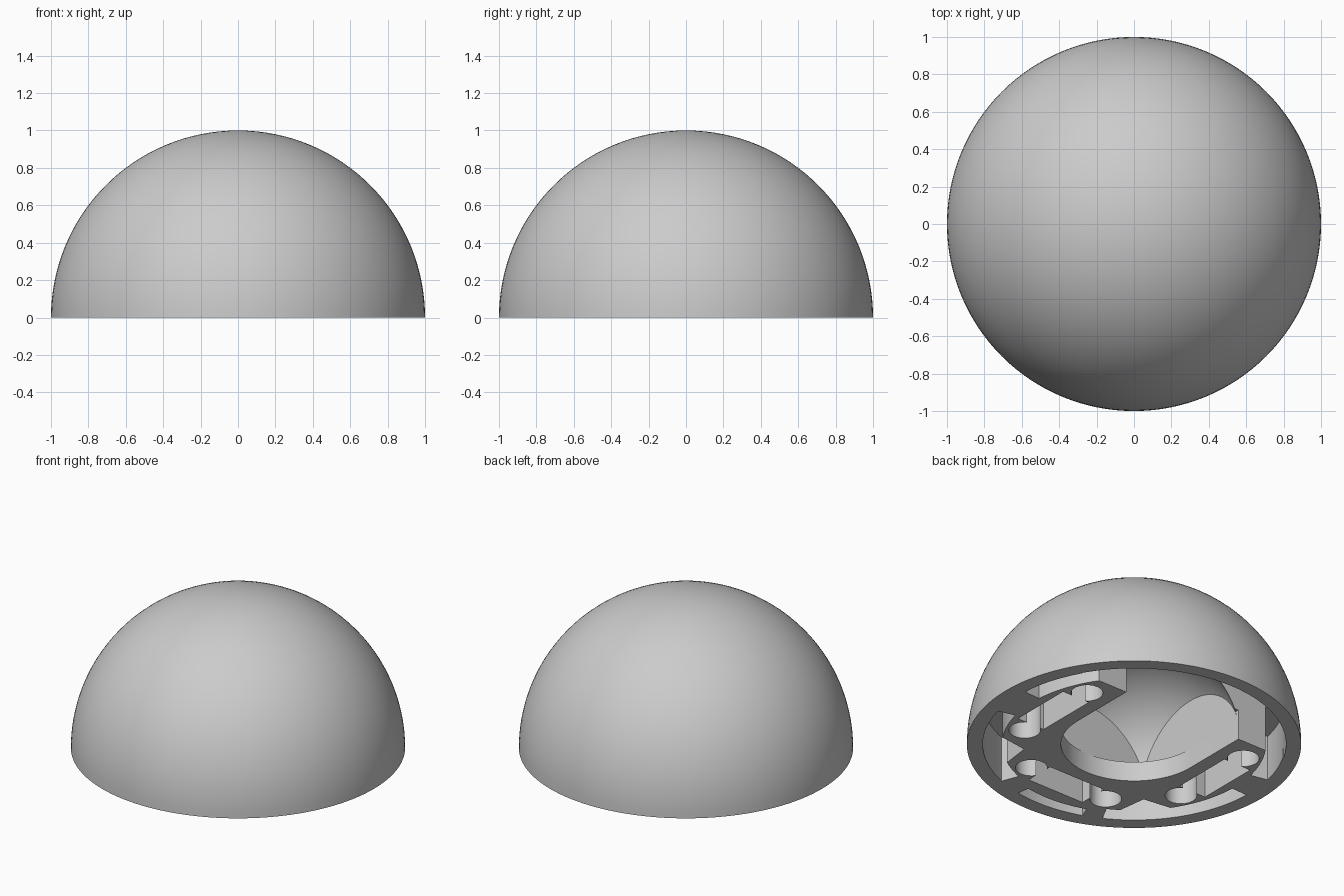
import bpy, bmesh, math
from mathutils import Matrix

if "Cube" in bpy.data.objects:
    bpy.data.objects.remove(bpy.data.objects["Cube"], do_unlink=True)

grey = bpy.data.materials.new("light_grey")
grey.use_nodes = True
grey.diffuse_color = (0.6, 0.6, 0.6, 1)
grey.node_tree.nodes["Principled BSDF"].inputs["Base Color"].default_value = (0.6, 0.6, 0.6, 1)


def to_object(bm, name):
    bmesh.ops.recalc_face_normals(bm, faces=bm.faces[:])
    mesh = bpy.data.meshes.new(name)
    bm.to_mesh(mesh)
    bm.free()
    mesh.materials.append(grey)
    obj = bpy.data.objects.new(name, mesh)
    bpy.context.collection.objects.link(obj)
    return obj


def clipped_sphere(name, radius, planes, segments=96):
    """Sphere cut by planes, each given as (point, outward normal), and capped."""
    bm = bmesh.new()
    bmesh.ops.create_uvsphere(bm, u_segments=segments, v_segments=segments // 2, radius=radius)
    for point, normal in planes:
        bmesh.ops.bisect_plane(bm, geom=bm.verts[:] + bm.edges[:] + bm.faces[:], dist=1e-5,
                               plane_co=point, plane_no=normal, clear_outer=True)
        bmesh.ops.holes_fill(bm, edges=[e for e in bm.edges if e.is_boundary], sides=0)
    return to_object(bm, name)


def prism(name, outline, top, turn=0):
    """Upright prism from just below the base to the given height."""
    bm = bmesh.new()
    face = bm.faces.new([bm.verts.new((x, y, -0.1)) for x, y in outline])
    grown = bmesh.ops.extrude_face_region(bm, geom=[face])["geom"]
    bmesh.ops.translate(bm, vec=(0, 0, top + 0.1),
                        verts=[g for g in grown if isinstance(g, bmesh.types.BMVert)])
    bmesh.ops.rotate(bm, verts=bm.verts[:], cent=(0, 0, 0),
                     matrix=Matrix.Rotation(math.radians(turn), 3, "Z"))
    return to_object(bm, name)


def arc(radius, start, end, steps=24, centre=(0, 0)):
    angles = [math.radians(start + (end - start) * i / steps) for i in range(steps + 1)]
    return [(centre[0] + radius * math.cos(a), centre[1] + radius * math.sin(a)) for a in angles]


def carve(target, cutter):
    mod = target.modifiers.new("carve", "BOOLEAN")
    mod.operation = "DIFFERENCE"
    mod.solver = "EXACT"
    mod.object = cutter
    bpy.context.view_layer.objects.active = target
    bpy.ops.object.modifier_apply(modifier=mod.name)
    bpy.data.objects.remove(cutter, do_unlink=True)


RIM, FRAME, HALF = 0.905, 0.79, 0.44

# Outer dome
dome = clipped_sphere("dome", 1.0, [((0, 0, 0), (0, 0, -1))], 128)

# Domed core with three flat side walls, open towards the back
carve(dome, clipped_sphere("core", 0.64, [
    ((HALF, 0, 0), (1, 0, 0)), ((-HALF, 0, 0), (-1, 0, 0)),
    ((0, -HALF, 0), (0, -1, 0)), ((0, 0, 0.13), (0, 0, -1))]))

# Round-ended mouth below the core, and the open bay at the back
carve(dome, prism("mouth", arc(0.437, -180, 0, 40) + [(0.437, 0.6), (-0.437, 0.6)], 0.2))
carve(dome, clipped_sphere("bay", 0.91, [((0, 0.45, 0), (0, -1, 0))]))

# Three arms: a pocket and two round sockets each
for turn in (0, -90, 180):
    carve(dome, prism("pocket", [(0.53, -0.21), (0.73, -0.21), (0.73, 0.21), (0.53, 0.21)],
                      0.35, turn))
    for side in (-1, 1):
        carve(dome, prism("socket", arc(0.095, 0, 352.5, 47, (0.61, side * 0.29)), 0.3, turn))

# Curved slots between the arms and the rim: front, left and right
for start, end, inner in ((-110, -80, 0.825), (4, 38, FRAME), (142, 168, FRAME)):
    carve(dome, prism("slot", arc(RIM, start, end) + arc(inner, end, start), 0.3))

# Front corner gaps, notched inwards between neighbouring arms
for middle, start, end in ((-45, -69, -14), (-135, -178, -118)):
    notch = arc(0.66, middle, middle, 1)[:1]
    carve(dome, prism("gap", arc(RIM, start, end) + arc(FRAME, end, middle + 11)
                      + notch + arc(FRAME, middle - 11, start), 0.3))

bpy.ops.object.select_all(action="DESELECT")
dome.select_set(True)
bpy.context.view_layer.objects.active = dome
bpy.ops.object.shade_smooth_by_angle(angle=math.radians(30))
